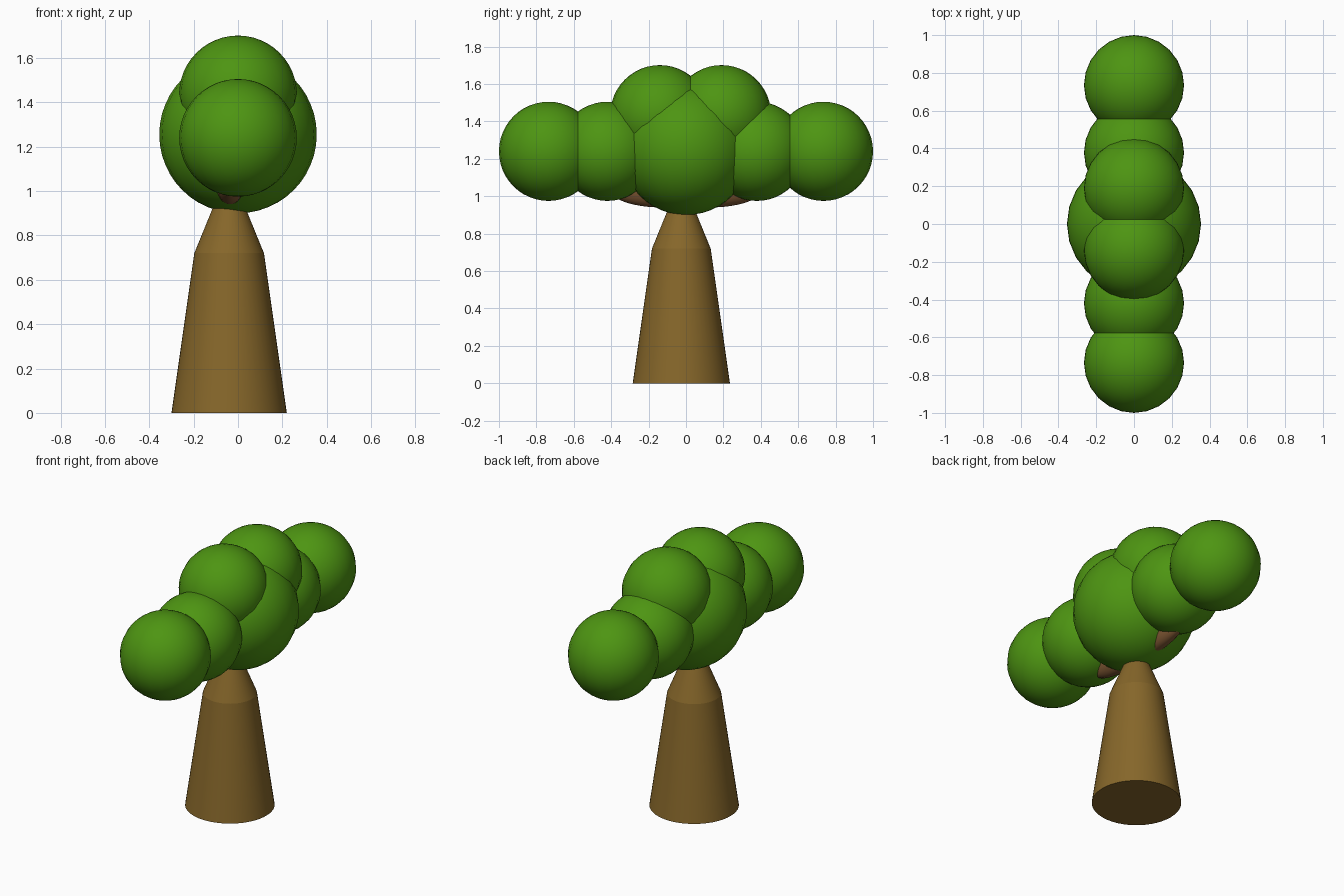
import bpy
from math import radians

if "Cube" in bpy.data.objects:
    bpy.data.objects.remove(bpy.data.objects["Cube"])


def material(name, color):
    m = bpy.data.materials.new(name)
    m.diffuse_color = (*color, 1)
    m.use_nodes = True
    m.node_tree.nodes["Principled BSDF"].inputs["Base Color"].default_value = m.diffuse_color
    return m


LEAF = material("leaf_green", (0.075, 0.30, 0.006))
BARK = material("bark_brown", (0.24, 0.135, 0.023))
BRANCH = material("branch_brown", (0.22, 0.10, 0.035))


def finish(name, mat):
    ob = bpy.context.object
    ob.name = name
    ob.data.materials.append(mat)
    bpy.ops.object.shade_smooth_by_angle(angle=radians(30))
    return ob


def ball(name, loc, radius, mat, scale=(1, 1, 1)):
    bpy.ops.mesh.primitive_uv_sphere_add(segments=24, ring_count=24, radius=radius, location=loc)
    ob = bpy.context.object
    ob.scale = scale
    bpy.ops.object.transform_apply(location=False, rotation=False, scale=True)
    return finish(name, mat)


def taper(name, z0, z1, r0, r1):
    bpy.ops.mesh.primitive_cone_add(vertices=48, radius1=r0, radius2=r1, depth=z1 - z0,
                                    location=(-0.04, -0.025, (z0 + z1) / 2))
    return finish(name, BARK)


# Trunk: tall lower taper and a steeper neck running into the crown
taper("trunk", 0, 0.72, 0.26, 0.157)
taper("trunk_neck", 0.72, 1.08, 0.157, 0.01)

# Short rounded branches under the foliage
for side, y in (("front", -0.13), ("back", 0.13)):
    ball("branch_" + side, (-0.035, y, 1.04), 0.1, BRANCH, (0.7, 2.8, 1))

# Foliage: a large centre ball with a row of equal balls along y
ball("foliage_centre", (0, 0, 1.255), 0.355, LEAF)
for name, y, z in (("outer_front", -0.735, 1.24), ("inner_front", -0.42, 1.24),
                   ("inner_back", 0.378, 1.24), ("outer_back", 0.735, 1.24),
                   ("top_front", -0.14, 1.436), ("top_back", 0.19, 1.436)):
    ball("foliage_" + name, (0, y, z), 0.265, LEAF)
